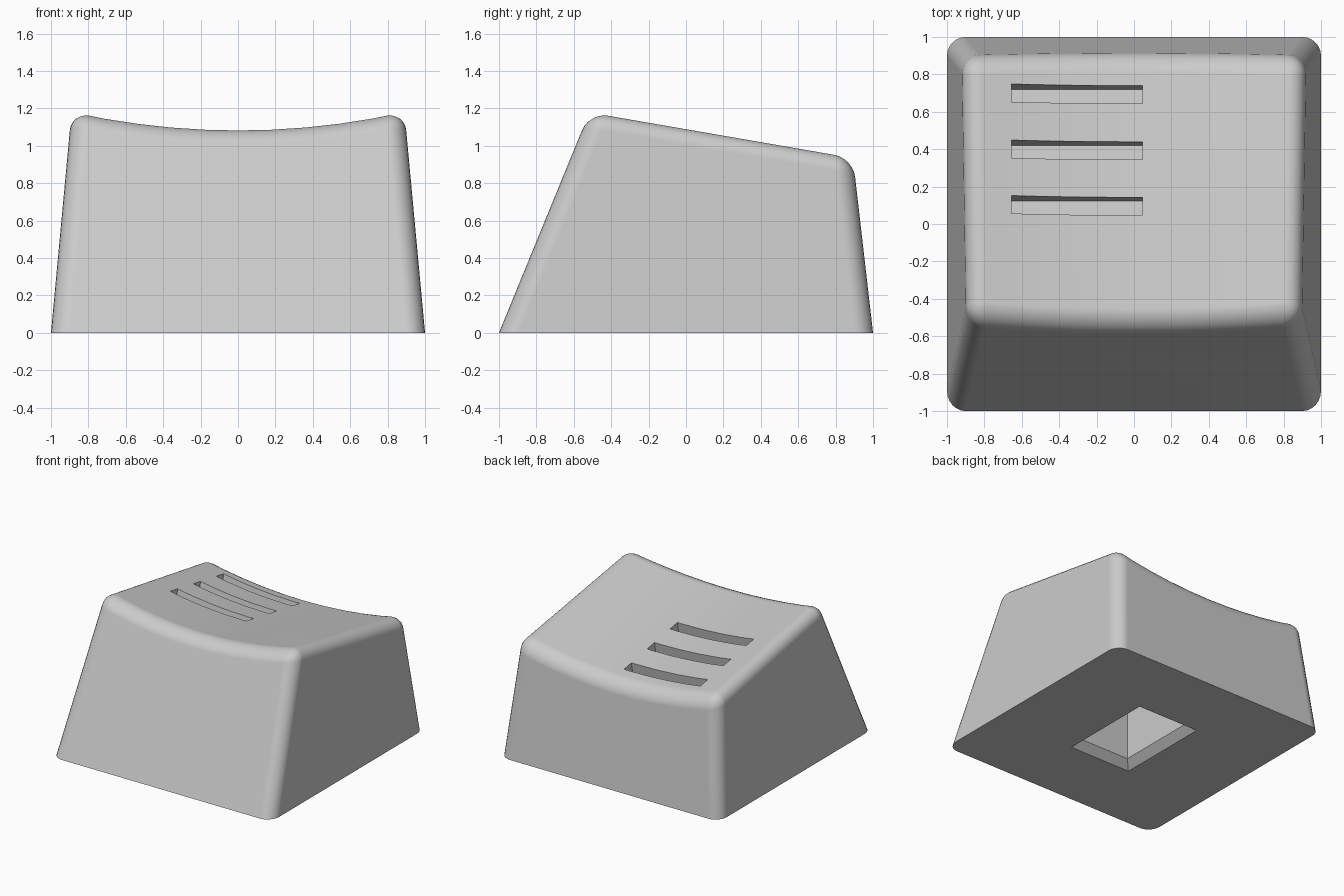
import bpy
import bmesh
import math
from mathutils import Matrix, Vector

cube = bpy.data.objects.get("Cube")
if cube:
    bpy.data.objects.remove(cube, do_unlink=True)

SLOPE = 0.173          # fall of the top towards the back
DISH = 0.13            # sideways curvature of the top
STRIPS = 10
ROUND = 0.1

grey = bpy.data.materials.new("light_grey_plastic")
grey.use_nodes = True
colour = (0.6, 0.6, 0.6, 1)
grey.diffuse_color = colour
grey.node_tree.nodes["Principled BSDF"].inputs["Base Color"].default_value = colour


def make_object(name, bm):
    bmesh.ops.recalc_face_normals(bm, faces=bm.faces)
    mesh = bpy.data.meshes.new(name)
    bm.to_mesh(mesh)
    bm.free()
    mesh.materials.append(grey)
    obj = bpy.data.objects.new(name, mesh)
    bpy.context.collection.objects.link(obj)
    return obj


def top_point(u, lean, sign):
    """Meeting point of the dished top with the leaning front or back wall."""
    x = 0.9 * u
    z = (1.08 - SLOPE * (sign + 0.45) + DISH * x * x) / (1 - sign * SLOPE * lean)
    return Vector((u * (1 - 0.093 * z), sign * (1 - lean * z), z))


# Keycap body: leaning walls under a dished top, with rounded edges
bm = bmesh.new()
steps = [2 * i / STRIPS - 1 for i in range(STRIPS + 1)]
front = [bm.verts.new(top_point(u, 0.41, -1)) for u in steps]
back = [bm.verts.new(top_point(u, 0.115, 1)) for u in steps]
fl, fr, br, bl = [bm.verts.new((x, y, 0)) for x, y in ((-1, -1), (1, -1), (1, 1), (-1, 1))]
for i in range(STRIPS):
    bm.faces.new((front[i], front[i + 1], back[i + 1], back[i]))
bm.faces.new([fl, fr] + front[::-1])
bm.faces.new([br, bl] + back)
bm.faces.new((fr, br, back[-1], front[-1]))
bm.faces.new((bl, fl, front[0], back[0]))
bm.faces.new((bl, br, fr, fl))
bmesh.ops.recalc_face_normals(bm, faces=bm.faces)
hard = [e for e in bm.edges
        if e.calc_face_angle() > math.radians(30) and max(v.co.z for v in e.verts) > 0]
bmesh.ops.bevel(bm, geom=hard, offset=ROUND, offset_type='OFFSET', segments=6,
                profile=0.5, affect='EDGES', clamp_overlap=True)
body = make_object("keycap_body", bm)


def carve(cutter):
    mod = body.modifiers.new(cutter.name, 'BOOLEAN')
    mod.operation = 'DIFFERENCE'
    mod.solver = 'EXACT'
    mod.object = cutter
    bpy.context.view_layer.objects.active = body
    bpy.ops.object.modifier_apply(modifier=mod.name)
    bpy.data.objects.remove(cutter, do_unlink=True)


# Three grooves in the top, square to its slope, with flat floors
tilt = Matrix.Rotation(-math.atan(SLOPE), 4, 'X')
for y in (0.075, 0.372, 0.672):
    floor_z = 1.08 - SLOPE * (y + 0.45) - 0.117
    bm = bmesh.new()
    bmesh.ops.create_cube(bm, size=1)
    bm.transform(Matrix.Translation((-0.305, y, floor_z)) @ tilt
                 @ Matrix.Diagonal((0.7, 0.097, 0.5, 1)) @ Matrix.Translation((0, 0, 0.5)))
    carve(make_object("groove_cutter", bm))

# Rectangular socket underneath with a chamfered mouth
bm = bmesh.new()
rings = []
for inset, z in ((-0.06, -0.06), (0.06, 0.06), (0.06, 0.5)):
    hx, hy = 0.28 - inset, 0.4 - inset
    rings.append([bm.verts.new((sx * hx, sy * hy, z))
                  for sx, sy in ((-1, -1), (1, -1), (1, 1), (-1, 1))])
for low, high in zip(rings, rings[1:]):
    for i in range(4):
        j = (i + 1) % 4
        bm.faces.new((low[i], low[j], high[j], high[i]))
bm.faces.new(rings[0][::-1])
bm.faces.new(rings[-1])
carve(make_object("socket_cutter", bm))

# Smooth rounded edges, crisp grooves and base
bpy.ops.object.select_all(action='DESELECT')
body.select_set(True)
bpy.context.view_layer.objects.active = body
bpy.ops.object.shade_smooth_by_angle(angle=math.radians(30))
weighted = body.modifiers.new("even_shading", 'WEIGHTED_NORMAL')
weighted.keep_sharp = True
